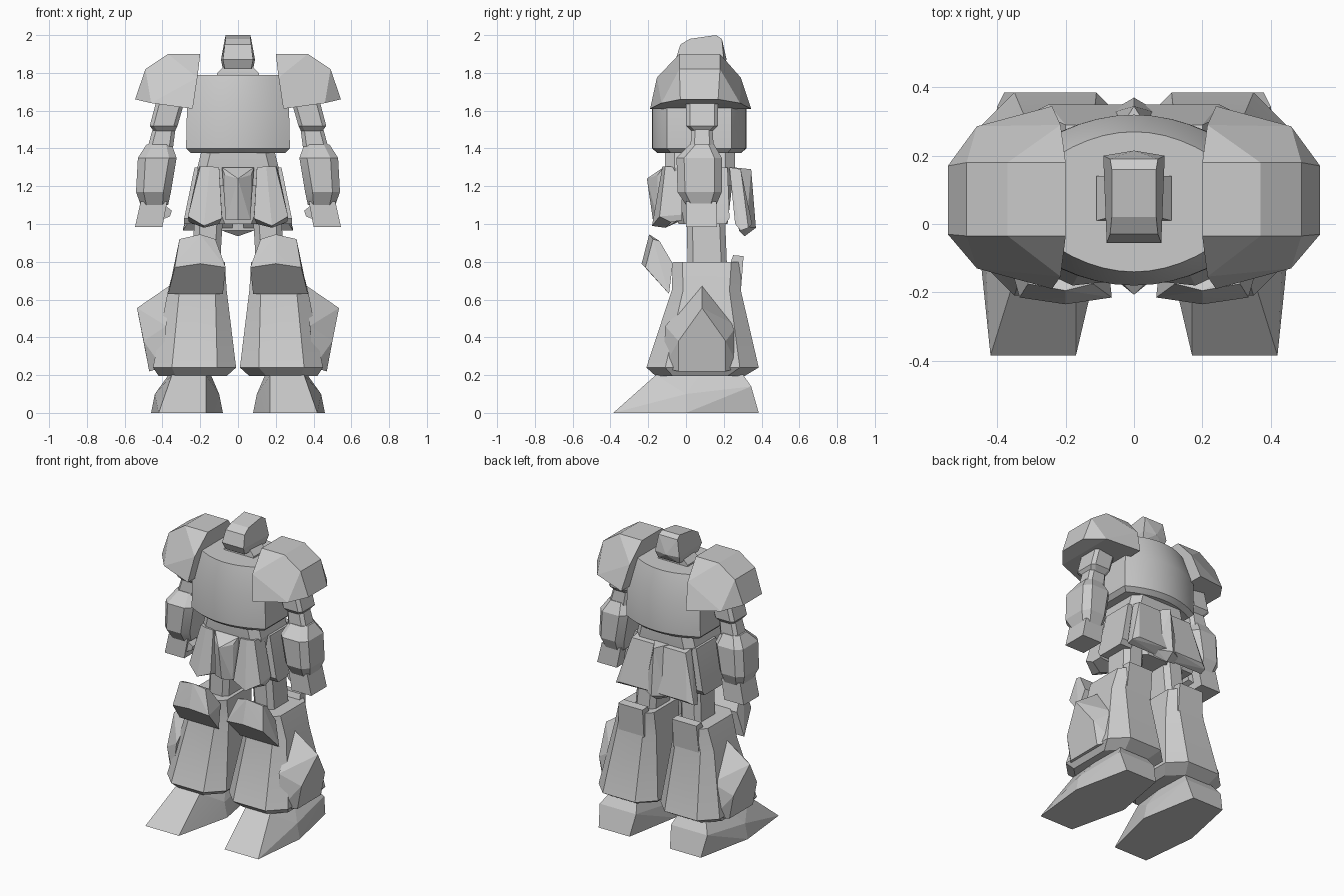
import bpy
import bmesh
from math import radians

default_cube = bpy.data.objects.get("Cube")
if default_cube:
    bpy.data.objects.remove(default_cube, do_unlink=True)

grey = bpy.data.materials.new("plain grey")
grey.use_nodes = True
grey.diffuse_color = (0.6, 0.6, 0.6, 1)
grey.node_tree.nodes["Principled BSDF"].inputs["Base Color"].default_value = grey.diffuse_color


def finish(name, bm, mirror, smooth_angle=20):
    """Turn a bmesh into a named object, mirrored across the middle if asked."""
    bmesh.ops.recalc_face_normals(bm, faces=bm.faces)
    mesh = bpy.data.meshes.new(name)
    bm.to_mesh(mesh)
    bm.free()
    mesh.materials.append(grey)
    obj = bpy.data.objects.new(name, mesh)
    bpy.context.collection.objects.link(obj)
    bpy.ops.object.select_all(action='DESELECT')
    obj.select_set(True)
    bpy.context.view_layer.objects.active = obj
    bpy.ops.object.shade_smooth_by_angle(angle=radians(smooth_angle))
    if mirror:
        modifier = obj.modifiers.new("mirror", 'MIRROR')
        modifier.use_mirror_merge = False
    return obj


def level(z, x, y, cut=0.0):
    """Horizontal rectangle between x and y limits, corners cut by a distance."""
    (left, right), (front, back) = x, y
    if not cut:
        return [(left, front, z), (right, front, z), (right, back, z), (left, back, z)]
    return [(left + cut, front, z), (right - cut, front, z),
            (right, front + cut, z), (right, back - cut, z),
            (right - cut, back, z), (left + cut, back, z),
            (left, back - cut, z), (left, front + cut, z)]


def barrel(z, half_width, front, back, bulge, steps=10):
    """Flat-sided section with a curved chest and a curved back."""
    sweep = [2 * i / steps - 1 for i in range(steps + 1)]
    chest = [(half_width * t, front + bulge * t * t, z) for t in sweep]
    rear = [(-half_width * t, back - bulge * t * t, z) for t in sweep]
    return chest + rear


def stack(name, rings, mirror=True, smooth_angle=20):
    """Skin a column of matching rings and cap both ends."""
    bm = bmesh.new()
    loops = [[bm.verts.new(point) for point in ring] for ring in rings]
    for low, high in zip(loops, loops[1:]):
        for i in range(len(low)):
            j = (i + 1) % len(low)
            bm.faces.new((low[i], low[j], high[j], high[i]))
    bm.faces.new(loops[0])
    bm.faces.new(loops[-1])
    return finish(name, bm, mirror, smooth_angle)


def hull(name, *groups, mirror=True):
    """Faceted solid around groups of points."""
    bm = bmesh.new()
    for group in groups:
        for point in group:
            bm.verts.new(point)
    result = bmesh.ops.convex_hull(bm, input=bm.verts)
    loose = {v for v in result["geom_interior"] if isinstance(v, bmesh.types.BMVert)}
    bmesh.ops.delete(bm, geom=list(loose), context='VERTS')
    bmesh.ops.dissolve_limit(bm, angle_limit=radians(3), verts=bm.verts, edges=bm.edges)
    return finish(name, bm, mirror, smooth_angle=5)


def bar(y, z, *xs):
    """Row of points sharing depth and height."""
    return [(x, y, z) for x in xs]


def across(x, z, *ys):
    """Row of points sharing width and height."""
    return [(x, y, z) for y in ys]


# Head and neck
hull("head",
     bar(-.03, 1.82, -.07, .07), bar(.18, 1.82, -.08, .08),
     bar(-.055, 1.87, -.08, .08), bar(.2, 1.87, -.09, .09), [(0, .215, 1.87)],
     bar(-.03, 1.95, -.07, .07), bar(.02, 1.98, -.065, .065),
     bar(.16, 2, -.065, .065), bar(.19, 1.98, -.07, .07), mirror=False)
stack("neck", [level(1.75, (-.11, .11), (.01, .14)),
               level(1.8, (-.11, .11), (.01, .14)),
               level(1.84, (-.07, .07), (.02, .14))], mirror=False)

# Torso and waist
stack("torso", [barrel(1.375, .25, -.15, .29, .07), barrel(1.4, .275, -.18, .32, .08),
                barrel(1.62, .27, -.18, .32, .08), barrel(1.79, .225, -.14, .27, .07)],
      mirror=False, smooth_angle=30)
stack("waist", [level(1.2, (-.2, .2), (-.1, .25), .05), level(1.3, (-.215, .215), (-.11, .26), .05),
                level(1.4, (-.19, .19), (-.11, .26), .05)], mirror=False)
stack("pelvis", [level(1, (-.1, .1), (-.04, .22), .03),
                 level(1.25, (-.19, .19), (-.08, .25), .03)], mirror=False)

# Shoulder pads
hull("shoulder_pad",
     across(.2, 1.9, -.035, .18), across(.37, 1.9, -.035, .18),
     across(.49, 1.82, -.035, .18), across(.545, 1.66, -.03, .17),
     across(.46, 1.64, -.13, .286), across(.24, 1.61, -.19, .345),
     across(.215, 1.775, -.154, .29))

# Arms
stack("upper_arm", [level(1.49, (.335, .445), (.03, .14), .02),
                    level(1.52, (.32, .467), (0, .17), .02),
                    level(1.66, (.28, .43), (0, .17), .02)])
stack("elbow", [level(1.36, (.35, .49), (.02, .15), .02),
                level(1.51, (.33, .45), (.03, .14), .02)])
stack("forearm", [level(1.1, (.37, .515), (0, .16), .03),
                  level(1.17, (.355, .54), (-.045, .19), .04),
                  level(1.35, (.325, .53), (-.05, .19), .04),
                  level(1.42, (.35, .485), (.02, .15), .03)])
stack("hand", [level(.985, (.4, .545), (0, .165)), level(1.12, (.375, .515), (0, .16))])
hull("thumb", across(.35, 1.07, .02, .09), across(.36, 1.04, .02, .09),
     across(.4, 1.11, .01, .1), across(.41, 1.02, .01, .1))

# Skirt armour
stack("front_skirt", [
    [(.1, -.1, 1), (.18, -.11, .98), (.26, -.08, 1.01), (.25, -.02, 1.02), (.1, -.04, 1.02)],
    [(.085, -.17, 1.03), (.18, -.18, .99), (.265, -.14, 1.04), (.26, -.02, 1.05), (.085, -.04, 1.05)],
    [(.1, -.12, 1.3), (.15, -.125, 1.305), (.2, -.11, 1.305), (.21, -.02, 1.3), (.1, -.03, 1.3)]])
hull("front_centre_block", bar(-.12, 1.3, -.085, .085), bar(-.15, 1.26, -.07, .07),
     [(0, -.207, 1.24), (0, -.175, 1.02)], bar(-.15, 1.02, -.065, .065),
     bar(-.04, 1.02, -.065, .065), bar(-.04, 1.3, -.07, .07), mirror=False)
stack("side_skirt", [level(1, (.2, .285), (.02, .21)), level(1.03, (.2, .285), (0, .23)),
                     level(1.3, (.17, .23), (.01, .22))])
hull("rear_skirt", bar(.23, 1.3, .03, .2), bar(.29, 1.29, .03, .2),
     bar(.35, 1, .03, .25), bar(.29, .965, .03, .29), bar(.33, .98, .29), bar(.26, 1, .03, .27))
hull("rear_centre_ridge", bar(.25, 1.3, -.06, .06), [(0, .345, 1.29), (0, .37, .98), (0, .31, .935)],
     bar(.32, .985, -.085, .085), bar(.28, .965, -.085, .085), mirror=False)

# Legs
stack("thigh", [level(.7, (.1, .25), (.01, .22), .03), level(1.2, (.07, .22), (0, .2), .03)])
stack("shin", [level(.195, (.06, .42), (-.16, .31), .09),
               level(.24, (.01, .45), (-.21, .385), .1),
               level(.65, (.06, .37), (-.075, .29), .06),
               level(.8, (.07, .33), (-.07, .29), .05)])
hull("calf_lip", bar(.25, .835, .11, .29), bar(.305, .83, .11, .29),
     bar(.29, .64, .11, .3), bar(.2, .7, .11, .3))
hull("shin_flare", [(.36, .085, .675), (.535, .085, .555)],
     across(.5, .38, -.04, .21), across(.47, .22, -.04, .21),
     across(.38, .46, -.11, .27), across(.4, .24, -.12, .28))
hull("knee_guard", [(.2, -.195, .945)], bar(-.175, .92, .12, .31), bar(-.14, .91, .12, .31),
     [(.2, -.235, .79)], bar(-.215, .77, .065, .335), bar(-.09, .63, .08, .37),
     bar(-.07, .79, .08, .33))

# Feet
hull("foot", bar(-.385, 0, .17, .42), bar(0, 0, .08, .46), bar(.385, 0, .15, .38),
     bar(-.16, .2, .17, .35), bar(.1, .24, .16, .34), bar(.29, .22, .16, .35),
     bar(.345, .14, .13, .4), bar(0, .1, .1, .44))
